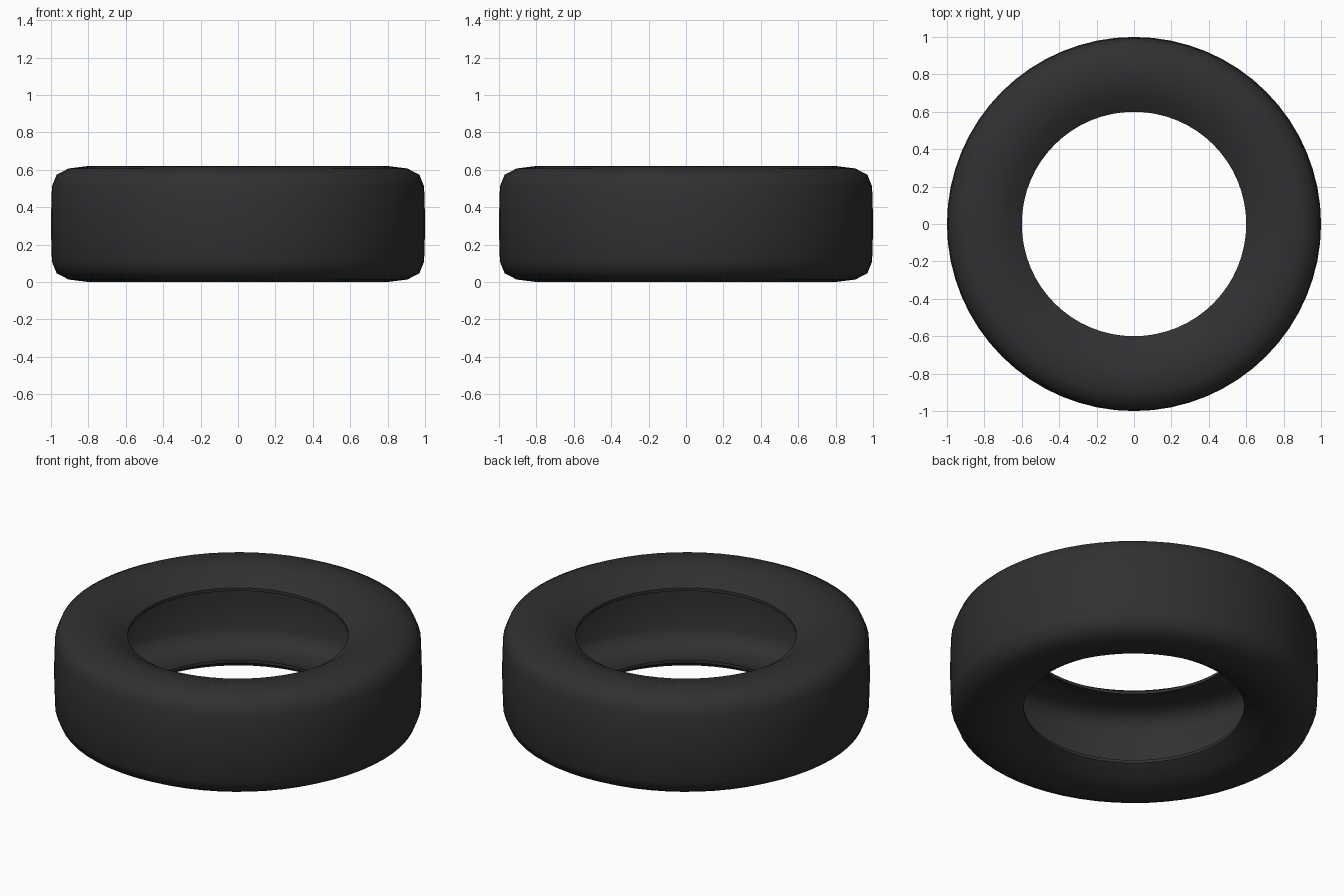
import bpy, bmesh
from math import sin, cos, tau, radians

if "Cube" in bpy.data.objects:
    bpy.data.objects.remove(bpy.data.objects["Cube"])

SEGMENTS = 64
MID = 0.31

# upper half of the hollow wall: (radius, height above mid plane)
outer = [(1.0, 0.03), (0.995, 0.2), (0.97, 0.263), (0.905, 0.297), (0.8, 0.31),
         (0.69, 0.282), (0.6, 0.225)]
inner = [(0.6, 0.207), (0.69, 0.262), (0.8, 0.288), (0.895, 0.275), (0.952, 0.245),
         (0.972, 0.19), (0.977, 0.03)]
half = outer + inner
# mirrored lower half closes the section loop
profile = half + [(r, -z) for r, z in reversed(half)]

# revolve the section
bm = bmesh.new()
rings = []
for i in range(SEGMENTS):
    a = tau * i / SEGMENTS
    rings.append([bm.verts.new((r * cos(a), r * sin(a), z + MID)) for r, z in profile])
n = len(profile)
h = len(half)
# section edges: the outer wall, lips and inner wall (upper, lower), joined at the mid plane
edges = [(k, k + 1) for k in range(h - 1)] + [(k, k + 1) for k in range(h, n - 1)]
edges += [(n - 1, 0), (h - 1, h)]
for i in range(SEGMENTS):
    p, q = rings[i], rings[(i + 1) % SEGMENTS]
    for a, b in edges:
        bm.faces.new((p[a], q[a], q[b], p[b]))
bmesh.ops.recalc_face_normals(bm, faces=bm.faces)
mesh = bpy.data.meshes.new("tire")
bm.to_mesh(mesh)
bm.free()
tire = bpy.data.objects.new("tire", mesh)
bpy.context.collection.objects.link(tire)

# dark rubber
rubber = bpy.data.materials.new("rubber")
rubber.diffuse_color = (0.03, 0.03, 0.032, 1)
rubber.use_nodes = True
rubber.node_tree.nodes["Principled BSDF"].inputs["Base Color"].default_value = rubber.diffuse_color
mesh.materials.append(rubber)

bpy.context.view_layer.objects.active = tire
tire.select_set(True)
bpy.ops.object.shade_smooth_by_angle(angle=radians(50))
